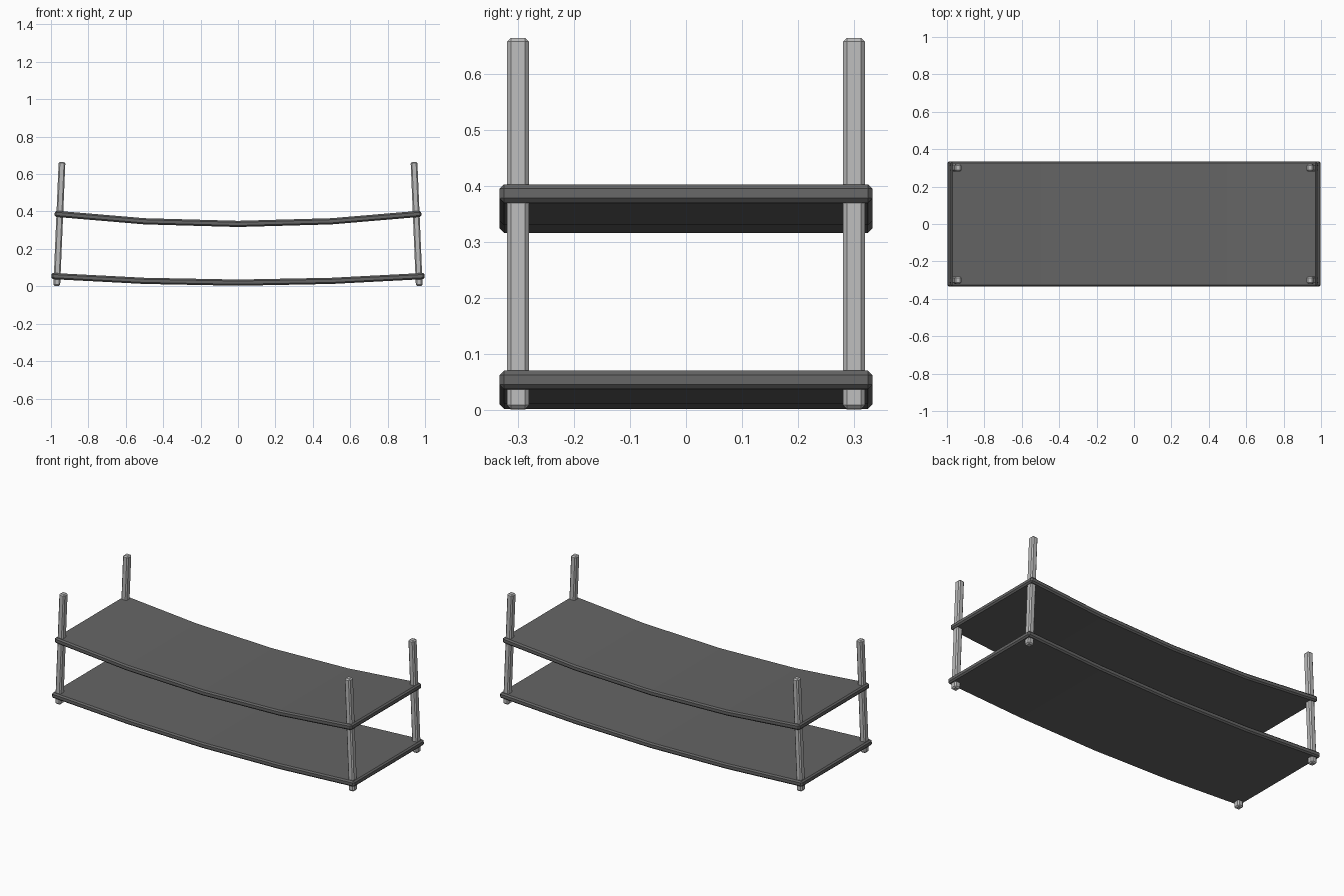
import bpy, bmesh
from mathutils import Vector

if "Cube" in bpy.data.objects:
    bpy.data.objects.remove(bpy.data.objects["Cube"])


def finish(name, bm, bevel):
    bmesh.ops.recalc_face_normals(bm, faces=bm.faces)
    mesh = bpy.data.meshes.new(name)
    bm.to_mesh(mesh)
    bm.free()
    ob = bpy.data.objects.new(name, mesh)
    bpy.context.collection.objects.link(ob)
    mod = ob.modifiers.new("bevel", 'BEVEL')
    mod.width = bevel
    mod.segments = 1
    mod.limit_method = 'ANGLE'
    return ob


def colour(ob, name, value):
    mat = bpy.data.materials.get(name) or bpy.data.materials.new(name)
    mat.diffuse_color = (value, value, value, 1)
    mat.use_nodes = True
    mat.node_tree.nodes["Principled BSDF"].inputs["Base Color"].default_value = mat.diffuse_color
    ob.data.materials.append(mat)


def sagging_shelf(name, half, half_path, thick=0.033, depth=0.333):
    # centre line mirrored in x, thickened along its normal
    path = [Vector((-x, z)) for x, z in reversed(half_path[1:])]
    path += [Vector(p) for p in half_path]
    bm = bmesh.new()
    rings = []
    for i, p in enumerate(path):
        t = (path[min(i + 1, len(path) - 1)] - path[max(i - 1, 0)]).normalized()
        n = Vector((-t.y, t.x)) * thick / 2
        a, b = p + n, p - n
        rings.append([bm.verts.new((q.x, y, q.y)) for q, y in
                      ((a, -depth), (a, depth), (b, depth), (b, -depth))])
    for r, s in zip(rings, rings[1:]):
        for k in range(4):
            m = (k + 1) % 4
            bm.faces.new((r[k], r[m], s[m], s[k]))
    bm.faces.new(rings[0])
    bm.faces.new(rings[-1])
    colour(finish(name, bm, 0.008), "dark_grey", 0.13)


# Two bowed shelves
sagging_shelf("lower_shelf", 1.0, [(0, 0.0195), (0.5, 0.029), (0.998, 0.055)])
sagging_shelf("upper_shelf", 1.0, [(0, 0.3335), (0.5, 0.3475), (0.98, 0.388)])

# Four posts leaning slightly inward
for sx, side in ((-1, "left"), (1, "right")):
    for sy, end in ((-1, "front"), (1, "back")):
        bm = bmesh.new()
        bmesh.ops.create_cube(bm, size=1)
        for v in bm.verts:
            top = v.co.z > 0
            # end faces are square to the leaning axis
            dz = v.co.x * sx * 0.0016
            v.co = ((0.941 if top else 0.969) * sx + v.co.x * 0.036,
                    sy * 0.30 + v.co.y * 0.039,
                    (0.665 if top else 0.002) + dz)
        colour(finish(f"{end}_{side}_post", bm, 0.007), "light_grey", 0.5)
